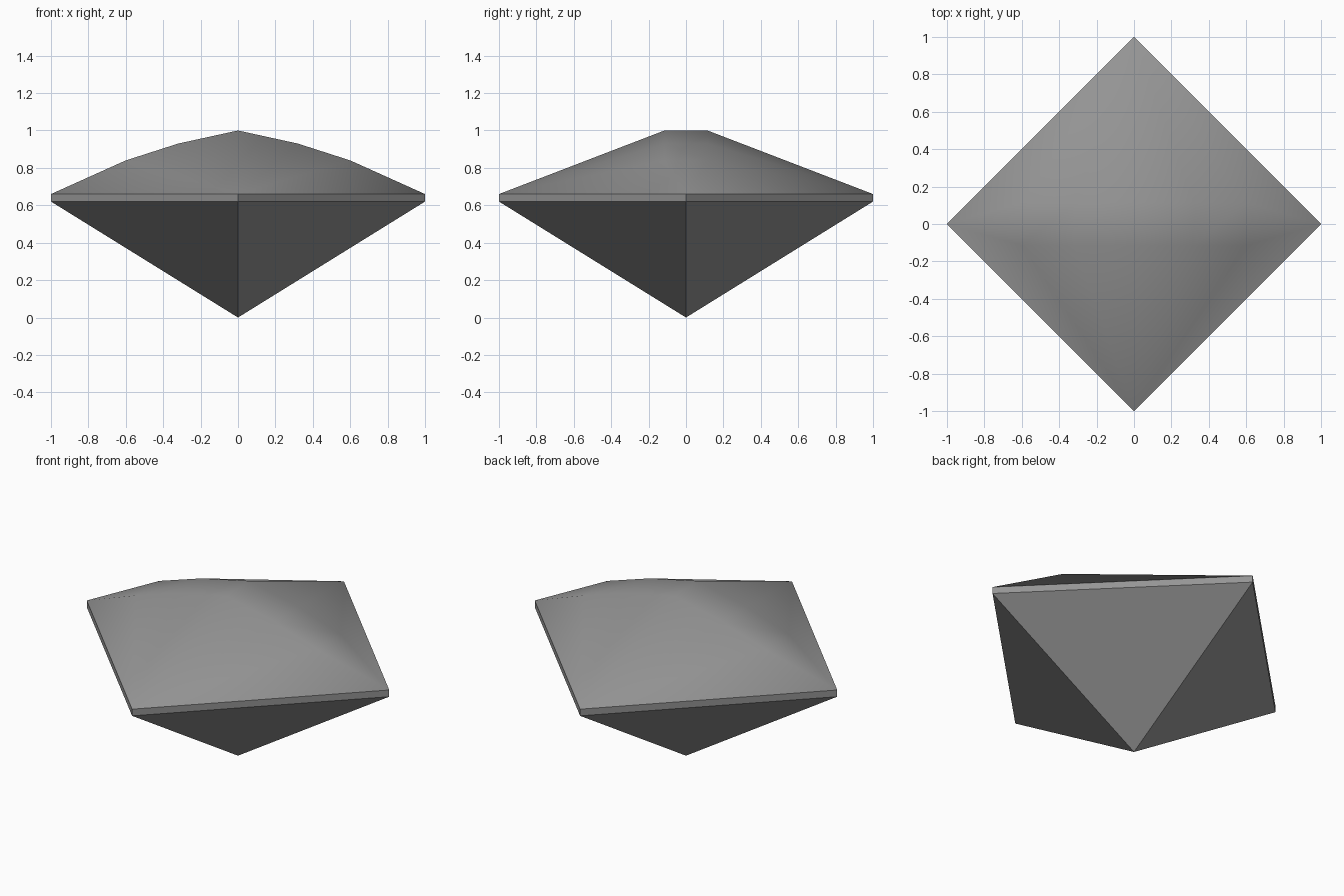
import bpy, bmesh, math

cube = bpy.data.objects.get("Cube")
if cube:
    bpy.data.objects.remove(cube, do_unlink=True)

# Material
stone = bpy.data.materials.new("grey_stone")
colour = (0.3, 0.3, 0.3, 1)
stone.diffuse_color = colour
stone.use_nodes = True
stone.node_tree.nodes["Principled BSDF"].inputs["Base Color"].default_value = colour

RIM_LOW, RIM_HIGH = 0.62, 0.66
RIDGE_HALF = 0.115
RIDGE = [(0, 1.0), (0.32, 0.93), (0.6, 0.84)]   # x, z along the arched ridge

# Corner points of the faceted block
points = {(0, 0, 0)}
for z in (RIM_LOW, RIM_HIGH):
    for s in (-1, 1):
        points |= {(s, 0, z), (0, s, z)}
for x, z in RIDGE:
    for sx in (-1, 1):
        for sy in (-1, 1):
            points.add((sx * x, sy * RIDGE_HALF, z))

# Convex shell: pointed base, thin rim and arched crown
bm = bmesh.new()
for p in sorted(points):
    bm.verts.new(p)
bmesh.ops.convex_hull(bm, input=bm.verts[:])
bmesh.ops.dissolve_limit(bm, angle_limit=math.radians(0.5),
                         verts=bm.verts[:], edges=bm.edges[:])
bmesh.ops.recalc_face_normals(bm, faces=bm.faces[:])

mesh = bpy.data.meshes.new("faceted_block")
bm.to_mesh(mesh)
bm.free()
mesh.materials.append(stone)
block = bpy.data.objects.new("faceted_block", mesh)
bpy.context.collection.objects.link(block)

# Soft crown, crisp rim and base edges
bpy.ops.object.select_all(action='DESELECT')
block.select_set(True)
bpy.context.view_layer.objects.active = block
bpy.ops.object.shade_smooth_by_angle(angle=math.radians(40))
